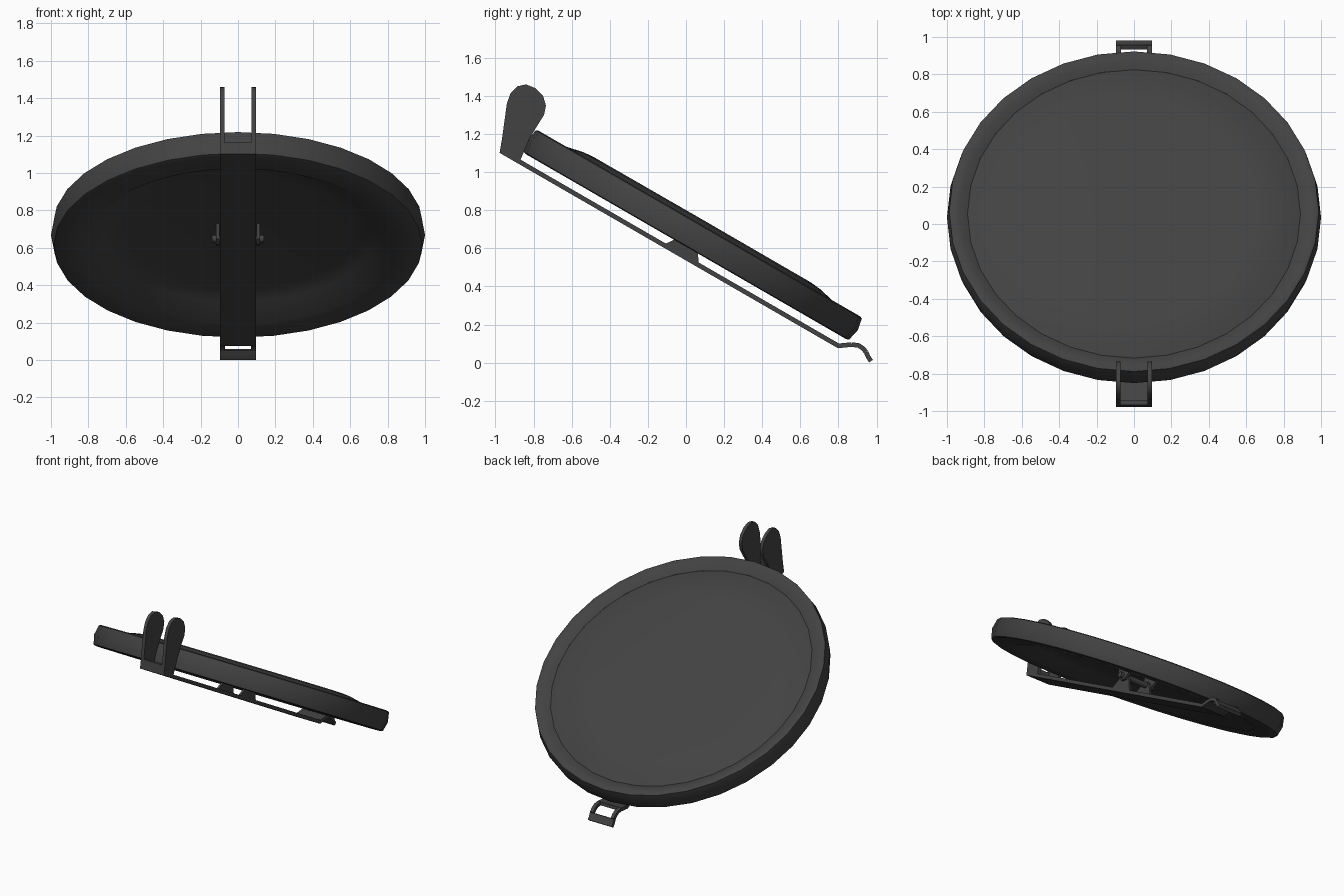
import bpy, bmesh, math
from mathutils import Matrix, Vector

if "Cube" in bpy.data.objects:
    bpy.data.objects.remove(bpy.data.objects["Cube"])

mat = bpy.data.materials.new("charcoal")
mat.use_nodes = True
colour = (0.055, 0.055, 0.055, 1)
mat.diffuse_color = colour
mat.node_tree.nodes["Principled BSDF"].inputs["Base Color"].default_value = colour

# Tilted frame of the disc: origin at the middle of the upper rim
TILT = Matrix.Translation((0, 0.07, 0.73)) @ Matrix.Rotation(math.radians(-30), 4, 'X')


def finish(name, bm, matrix=None, angle=35):
    bmesh.ops.recalc_face_normals(bm, faces=bm.faces)
    if matrix:
        bm.transform(matrix)
    mesh = bpy.data.meshes.new(name)
    bm.to_mesh(mesh)
    bm.free()
    mesh.materials.append(mat)
    ob = bpy.data.objects.new(name, mesh)
    bpy.context.collection.objects.link(ob)
    bpy.ops.object.select_all(action='DESELECT')
    ob.select_set(True)
    bpy.context.view_layer.objects.active = ob
    bpy.ops.object.shade_smooth_by_angle(angle=math.radians(angle))
    return ob


def lathe(name, profile, steps, angle):
    """Spin a radius/height profile about the disc axis."""
    bm = bmesh.new()
    verts = [bm.verts.new((r, 0, h)) for r, h in profile]
    edges = [bm.edges.new(pair) for pair in zip(verts, verts[1:])]
    bmesh.ops.spin(bm, geom=verts + edges, cent=(0, 0, 0), axis=(0, 0, 1),
                   angle=math.tau, steps=steps, use_merge=False)
    bmesh.ops.remove_doubles(bm, verts=bm.verts, dist=0.0001)
    return finish(name, bm, TILT, angle)


def prism(name, outline, x0, x1, matrix=None):
    """Extrude a y/z outline from x0 to x1."""
    bm = bmesh.new()
    face = bm.faces.new([bm.verts.new((x0, y, z)) for y, z in outline])
    new = bmesh.ops.extrude_face_region(bm, geom=[face])["geom"]
    bmesh.ops.translate(bm, vec=(x1 - x0, 0, 0),
                        verts=[v for v in new if isinstance(v, bmesh.types.BMVert)])
    return finish(name, bm, matrix)


def strip(name, path, x0, x1, thick=0.024):
    """Bent sheet following a y/z path."""
    pts = [Vector(p) for p in path]
    upper, lower = [], []
    for i, p in enumerate(pts):
        a = (p - pts[i - 1]).normalized() if i else None
        b = (pts[i + 1] - p).normalized() if i + 1 < len(pts) else None
        a, b = a or b, b or a
        t = (a + b).normalized()
        off = Vector((-t.y, t.x)) * thick / 2 / max(0.5, t.dot(a))
        upper.append(p + off)
        lower.append(p - off)
    return prism(name, upper + lower[::-1], x0, x1)


# Disc: rim shell with a hollow back, and a raised face panel
lathe("rim_shell", [(0.89, -0.032), (0.93, -0.01), (0.975, 0), (0.988, -0.006),
                    (1.0, -0.07), (0.985, -0.135), (0.97, -0.14), (0.83, -0.14),
                    (0.72, -0.07), (0.6, -0.046), (0, -0.04)], 32, 50)
lathe("face_panel", [(0, 0.026), (0.66, 0.025), (0.72, 0.019), (0.8, 0.001),
                     (0.89, -0.034)], 64, 35)

# Clip lever: long flat bar with a turned-up front lip
WIDE, RAIL = 0.095, 0.07
strip("clip_bar", [(-0.955, 1.165), (-0.965, 1.107), (0.80, 0.088), (0.87, 0.095)],
      -WIDE, WIDE)
# Hooked end with a slot
hook = [(0.87, 0.095), (0.905, 0.09), (0.93, 0.074), (0.945, 0.055)]
strip("hook_rail_left", hook, RAIL, WIDE)
strip("hook_rail_right", hook, -WIDE, -RAIL)
strip("hook_tip", [(0.945, 0.055), (0.957, 0.028), (0.971, 0.008)], -WIDE, WIDE)

# Paired parts on each side of the lever
grip = [(-0.975, 1.105), (-0.94, 1.36), (-0.92, 1.415), (-0.885, 1.45), (-0.84, 1.46),
        (-0.79, 1.44), (-0.75, 1.4), (-0.735, 1.35), (-0.745, 1.3), (-0.82, 1.18),
        (-0.87, 1.06)]
lever_tab = [(-0.1, -0.18), (-0.03, -0.08), (0, -0.07), (0.03, -0.08), (0.1, -0.18)]
disc_tab = [(-0.08, -0.03), (-0.035, -0.115), (0, -0.128), (0.035, -0.115), (0.08, -0.03)]
for side, s in (("left", 1), ("right", -1)):
    prism("grip_" + side, grip, s * 0.072, s * WIDE)
    prism("lever_tab_" + side, lever_tab, s * 0.08, s * WIDE, TILT)
    prism("hinge_tab_" + side, disc_tab, s * 0.1, s * 0.118, TILT)

# Hinge pin
bm = bmesh.new()
bmesh.ops.create_cone(bm, cap_ends=True, segments=16, radius1=0.02, radius2=0.02, depth=0.28)
finish("hinge_pin", bm, TILT @ Matrix.Translation((0, 0, -0.095))
       @ Matrix.Rotation(math.pi / 2, 4, 'Y'))
